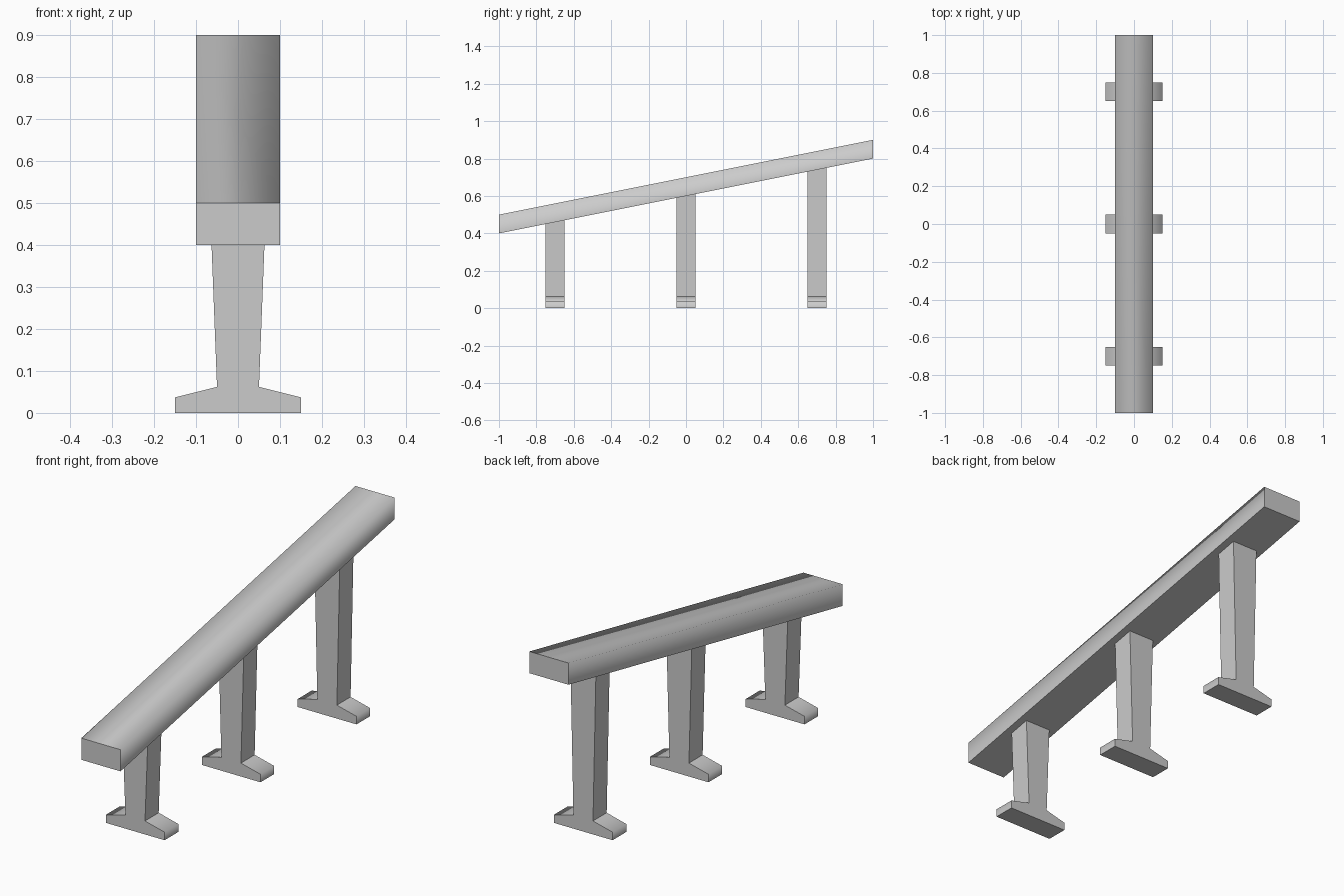
import bpy, bmesh

if "Cube" in bpy.data.objects:
    bpy.data.objects.remove(bpy.data.objects["Cube"])


def underside(y):
    return 0.6 + 0.2 * y


def prism(name, front, back, smooth_pairs):
    """Loft two matching outlines; listed corner indices stay soft, all other edges are sharp."""
    bm = bmesh.new()
    a = [bm.verts.new(p) for p in front]
    b = [bm.verts.new(p) for p in back]
    n = len(a)
    bm.faces.new(a)
    bm.faces.new(b[::-1])
    for i in range(n):
        j = (i + 1) % n
        bm.faces.new((a[i], b[i], b[j], a[j]))
    bmesh.ops.recalc_face_normals(bm, faces=bm.faces)
    for f in bm.faces:
        f.smooth = True
    for e in bm.edges:
        e.smooth = False
    for i in smooth_pairs:
        bm.edges.get((a[i], b[i])).smooth = True
    mesh = bpy.data.meshes.new(name)
    bm.to_mesh(mesh)
    bm.free()
    obj = bpy.data.objects.new(name, mesh)
    bpy.context.collection.objects.link(obj)
    return obj


# Sloping beam with upright ends and soft upper edges
def beam_section(y):
    z = underside(y)
    return [(-0.1, y, z), (0.1, y, z), (0.1, y, z + 0.1), (-0.1, y, z + 0.1)]


prism("sloping_beam", beam_section(-1), beam_section(1), (2, 3))


# Flared posts with splayed feet, cut to the slope of the beam
def support_section(y):
    half = [(0.15, 0), (0.15, 0.037), (0.05, 0.062), (0.065, underside(y))]
    outline = half + [(-x, z) for x, z in reversed(half)]
    return [(x, y, z) for x, z in outline]


for label, y in (("front", -0.7), ("middle", 0.0), ("back", 0.7)):
    prism(label + "_support", support_section(y - 0.05),
          support_section(y + 0.05), (1, 6))
